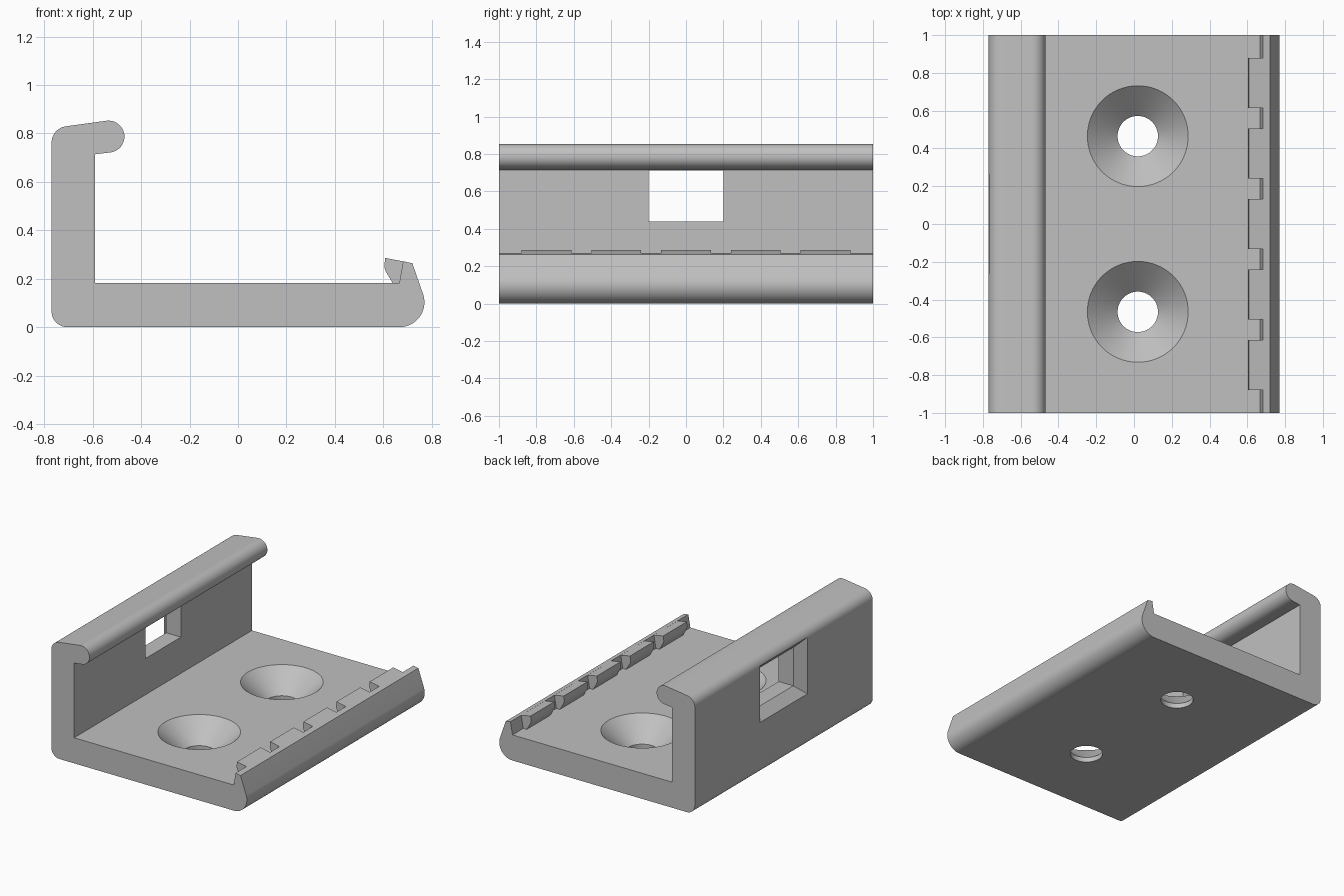
import bpy, bmesh, math

cube = bpy.data.objects.get("Cube")
if cube:
    bpy.data.objects.remove(cube, do_unlink=True)

grey = bpy.data.materials.new("plain_grey")
grey.use_nodes = True
colour = (0.53, 0.53, 0.53, 1)
grey.diffuse_color = colour
grey.node_tree.nodes["Principled BSDF"].inputs["Base Color"].default_value = colour


def loft(name, rings):
    """Closed solid through a list of equal-length rings."""
    bm = bmesh.new()
    loops = [[bm.verts.new(p) for p in ring] for ring in rings]
    n = len(loops[0])
    for a, b in zip(loops, loops[1:]):
        for i in range(n):
            j = (i + 1) % n
            bm.faces.new((a[i], a[j], b[j], b[i]))
    bm.faces.new(loops[0])
    bm.faces.new(loops[-1])
    bmesh.ops.recalc_face_normals(bm, faces=bm.faces)
    mesh = bpy.data.meshes.new(name)
    bm.to_mesh(mesh)
    bm.free()
    mesh.materials.append(grey)
    obj = bpy.data.objects.new(name, mesh)
    bpy.context.collection.objects.link(obj)
    return obj


def extrude(name, profile, y0, y1):
    return loft(name, [[(x, y, z) for x, z in profile] for y in (y0, y1)])


def arc(cx, cz, r, start, end, steps=12):
    angles = [math.radians(start + (end - start) * i / steps) for i in range(steps + 1)]
    return [(cx + r * math.cos(a), cz + r * math.sin(a)) for a in angles]


def activate(obj):
    bpy.ops.object.select_all(action='DESELECT')
    obj.select_set(True)
    bpy.context.view_layer.objects.active = obj


def cut(obj, cutter):
    cutter.hide_render = True
    mod = obj.modifiers.new("cut", 'BOOLEAN')
    mod.object = cutter
    mod.solver = 'EXACT'
    activate(obj)
    bpy.ops.object.modifier_apply(modifier=mod.name)
    bpy.data.objects.remove(cutter, do_unlink=True)


# Bracket: base, wall, hooked top and slanted lip in one profile
profile = (
    arc(-0.705, 0.065, 0.065, 180, 270)
    + arc(0.667, 0.103, 0.103, -90, 18, 16)
    + [(0.72, 0.264), (0.682, 0.272), (0.666, 0.182), (-0.59, 0.182), (-0.59, 0.714)]
    + arc(-0.535, 0.787, 0.066, -82, 98, 20)
    + arc(-0.702, 0.762, 0.068, 98, 180)
)
bracket = extrude("bracket_body", profile, -1, 1)

# Countersunk screw holes
SINK = [(0.107, -0.05), (0.107, 0.035), (0.267, 0.182), (0.31, 0.222)]
for y in (-0.465, 0.465):
    rings = []
    for r, z in SINK:
        rings.append([(px, py, z) for px, py in arc(0.02, y, r, 0, 354.375, 63)])
    cut(bracket, loft("screw_hole_cutter", rings))

# Wall window, chamfered on the outer side
rings = []
for x, grow in ((-0.83, 0.125), (-0.77, 0.065), (-0.705, 0), (-0.57, 0)):
    w, h = 0.2 + grow, 0.136 + grow
    rings.append([(x, sy * w, 0.576 + sz * h)
                  for sy, sz in ((-1, -1), (1, -1), (1, 1), (-1, 1))])
cut(bracket, loft("window_cutter", rings))

activate(bracket)
bpy.ops.object.shade_smooth_by_angle(angle=math.radians(25))

# Row of gripping teeth inside the lip
tooth = [(0.608, 0.286), (0.69, 0.270), (0.675, 0.175), (0.64, 0.18),
         (0.61, 0.23), (0.604, 0.25)]
for i in range(-2, 3):
    y = i * 0.373
    extrude("lip_tooth", tooth, y - 0.133, y + 0.133)
